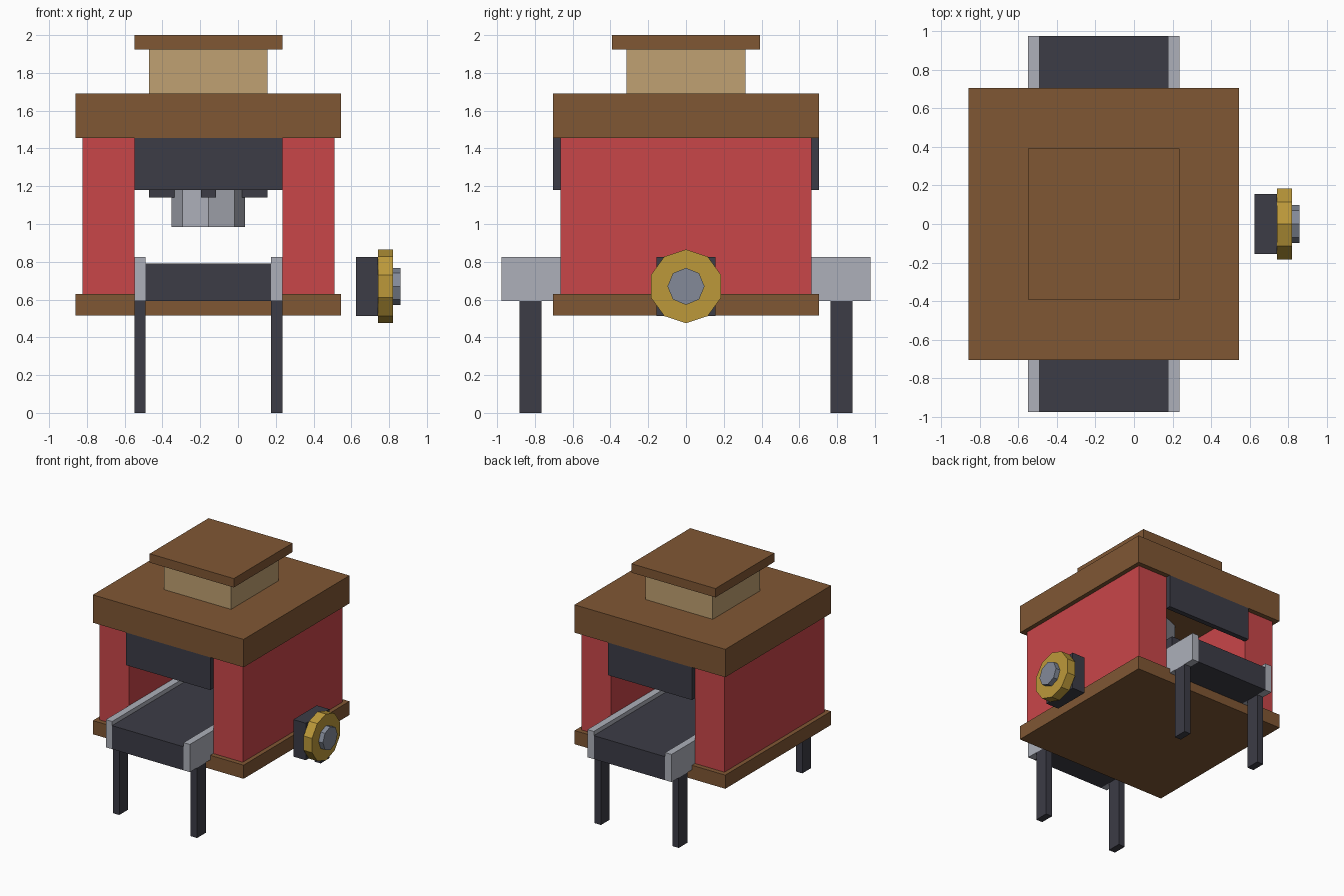
import bpy, bmesh, math
from mathutils import Matrix, Vector

cube = bpy.data.objects.get("Cube")
if cube:
    bpy.data.objects.remove(cube, do_unlink=True)


def material(name, srgb):
    """Flat material from an sRGB hex string."""
    channels = [int(srgb[i:i + 2], 16) / 255 for i in (0, 2, 4)]
    linear = [((c + 0.055) / 1.055) ** 2.4 for c in channels] + [1]
    mat = bpy.data.materials.new(name)
    mat.use_nodes = True
    mat.diffuse_color = linear
    mat.node_tree.nodes["Principled BSDF"].inputs["Base Color"].default_value = linear
    return mat


WOOD = material("brown wood", "805734")
TAN = material("tan wood", "C0A172")
RED = material("red paint", "C94649")
DARK = material("dark rubber", "3C3C46")
STEEL = material("light steel", "ADB0BA")
GREY = material("grey steel", "838A98")
GOLD = material("gold brass", "BC993A")


def finish(name, bm, mat):
    mesh = bpy.data.meshes.new(name)
    bm.to_mesh(mesh)
    bm.free()
    mesh.materials.append(mat)
    obj = bpy.data.objects.new(name, mesh)
    bpy.context.collection.objects.link(obj)
    return obj


def box(name, mat, x, y, z):
    """Box from (min, max) ranges on each axis."""
    bm = bmesh.new()
    bmesh.ops.create_cube(bm, size=1)
    bmesh.ops.scale(bm, verts=bm.verts, vec=[r[1] - r[0] for r in (x, y, z)])
    bmesh.ops.translate(bm, verts=bm.verts, vec=[sum(r) / 2 for r in (x, y, z)])
    return finish(name, bm, mat)


def prism(name, mat, sides, radius, start, end):
    """Regular prism between two points, with one corner on the x or z axis."""
    start, end = Vector(start), Vector(end)
    axis = end - start
    bm = bmesh.new()
    bmesh.ops.create_cone(bm, cap_ends=True, segments=sides, radius1=radius,
                          radius2=radius, depth=axis.length)
    if axis.x:
        bmesh.ops.rotate(bm, verts=bm.verts, matrix=Matrix.Rotation(math.pi / 2, 3, "Y"))
        # put a corner at the top
        top = max(bm.verts, key=lambda v: v.co.z).co
        bmesh.ops.rotate(bm, verts=bm.verts,
                         matrix=Matrix.Rotation(math.atan2(top.y, top.z), 3, "X"))
    bmesh.ops.translate(bm, verts=bm.verts, vec=(start + end) / 2)
    return finish(name, bm, mat)


CX = -0.157  # centre line of the housing


def span(half, centre=0.0):
    return (centre - half, centre + half)


# Housing: base, roof and chimney
box("base_slab", WOOD, span(0.703, CX), span(0.705), (0.515, 0.63))
box("roof_slab", WOOD, span(0.703, CX), span(0.705), (1.455, 1.69))
box("chimney", TAN, span(0.313, CX), span(0.315), (1.69, 1.925))
box("chimney_cap", WOOD, span(0.392, CX), span(0.392), (1.925, 2.0))

# Side walls, conveyor rails and legs on each side
for side, s in (("left", 1), ("right", -1)):
    box(side + "_wall", RED, sorted((CX + s * 0.392, CX + s * 0.667)),
        span(0.665), (0.63, 1.455))
    rail_x = sorted((CX + s * 0.333, CX + s * 0.392))
    box(side + "_rail", STEEL, rail_x, span(0.977), (0.592, 0.825))
    for end, e in (("front", -1), ("back", 1)):
        box(f"{end}_{side}_leg", DARK, rail_x, span(0.058, e * 0.823), (0, 0.592))

# Conveyor belt and entrance flaps
box("conveyor_belt", DARK, span(0.333, CX), span(0.977), (0.592, 0.79))
for end, e in (("front", -1), ("back", 1)):
    box(end + "_flap", DARK, span(0.392, CX), span(0.021, e * 0.684), (1.18, 1.455))

# Press head with a cross brace
prism("press_head", STEEL, 8, 0.195, (CX, 0, 0.985), (CX, 0, 1.455))
box("brace_across", DARK, span(0.313, CX), span(0.04), (1.14, 1.22))
box("brace_along", DARK, span(0.04, CX), span(0.313), (1.14, 1.22))

# Side control wheel
KZ = 0.67
box("wheel_mount", DARK, (0.625, 0.742), span(0.156), span(0.156, KZ))
prism("wheel", GOLD, 10, 0.195, (0.742, 0, KZ), (0.82, 0, KZ))
prism("wheel_hub", GREY, 8, 0.098, (0.82, 0, KZ), (0.86, 0, KZ))
